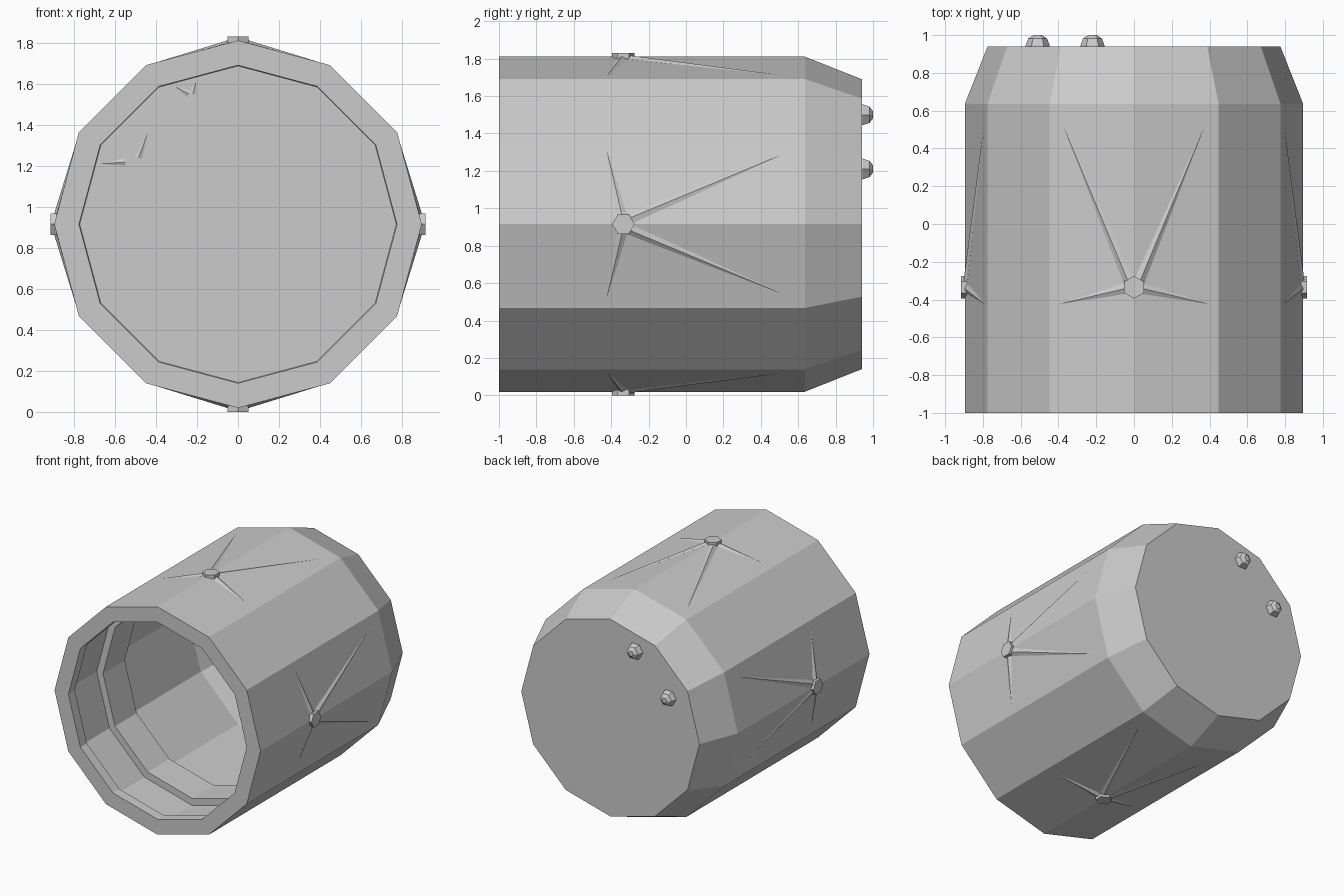
import bpy, bmesh, math
from mathutils import Vector, Matrix

if "Cube" in bpy.data.objects:
    bpy.data.objects.remove(bpy.data.objects["Cube"])

CZ = 0.915  # height of the barrel axis


def finish(bm, name):
    bmesh.ops.recalc_face_normals(bm, faces=bm.faces)
    me = bpy.data.meshes.new(name)
    bm.to_mesh(me)
    bm.free()
    ob = bpy.data.objects.new(name, me)
    bpy.context.collection.objects.link(ob)
    return ob


def lathe(name, profile, sides, start=0.0, centre=(0, 0, CZ)):
    """Spin (radius, y) points around the y axis and cap both ends."""
    bm = bmesh.new()
    rings = []
    for r, y in profile:
        rings.append([bm.verts.new((r * math.sin(start + 2 * math.pi * i / sides), y,
                                    r * math.cos(start + 2 * math.pi * i / sides)))
                      for i in range(sides)])
    for a, b in zip(rings, rings[1:]):
        for i in range(sides):
            j = (i + 1) % sides
            bm.faces.new((a[i], a[j], b[j], b[i]))
    bm.faces.new(rings[0])
    bm.faces.new(rings[-1])
    ob = finish(bm, name)
    ob.location = centre
    return ob


def spike(bm, a, b, n, width, height):
    """Thin diamond-section sliver tapering from a to the tip b."""
    a, b, n = Vector(a), Vector(b), Vector(n).normalized()
    side = (b - a).cross(n).normalized() * width
    up = n * height
    base = [bm.verts.new(a + o) for o in (side, up, -side, -up)]
    tip = bm.verts.new(b)
    bm.faces.new(base)
    for i in range(4):
        bm.faces.new((base[i], base[(i + 1) % 4], tip))


# Hollow twelve-sided barrel: inner floor, stepped rings, rim, outer wall, back
lathe("barrel_shell", [
    (0.772, 0.925), (0.884, 0.63), (0.884, -0.30), (0.775, -0.30),
    (0.775, -0.57), (0.83, -0.57), (0.83, -0.92), (0.775, -0.92),
    (0.775, -1.0), (0.896, -1.0), (0.896, 0.635), (0.775, 0.94)], 12)

# Four hexagonal bolts with creases fanning over the neighbouring facets
for k, label in enumerate(("top", "right", "bottom", "left")):
    turn = Matrix.Translation((0, 0, CZ)) @ Matrix.Rotation(k * math.pi / 2, 4, 'Y')
    bm = bmesh.new()
    bmesh.ops.create_cone(bm, cap_ends=True, segments=6, radius1=0.06, radius2=0.06,
                          depth=0.03,
                          matrix=Matrix.Translation((0, -0.335, 0.90)))
    # keep two corners pointing along the barrel
    far = max(abs(v.co.y + 0.335) for v in bm.verts)
    if far < 0.058:
        bmesh.ops.rotate(bm, verts=bm.verts, cent=(0, -0.335, 0.9),
                         matrix=Matrix.Rotation(math.pi / 6, 3, 'Z'))
    bmesh.ops.transform(bm, matrix=turn, verts=bm.verts)
    finish(bm, label + "_bolt")

    bm = bmesh.new()
    for s in (-1, 1):
        n = (s * math.sin(math.pi / 12), 0, math.cos(math.pi / 12))
        for x, y in ((0.40, 0.58), (0.42, -0.43)):
            spike(bm, (s * 0.015, -0.335, 0.893), (s * x, y, 0.895 - 0.268 * x), n, 0.03, 0.014)
    bmesh.ops.transform(bm, matrix=turn, verts=bm.verts)
    finish(bm, label + "_bolt_creases")

# Two faceted rivets on the back plate
for i, (x, z) in enumerate(((-0.51, 1.21), (-0.22, 1.50))):
    lathe("back_rivet_%d" % (i + 1),
          [(0.062, 0.93), (0.064, 0.945), (0.05, 0.982), (0.022, 1.0)],
          6, math.pi / 6, (x, 0, z))

# Small slivers on the inner floor behind the rivets
bm = bmesh.new()
for a, b in (((-0.55, 1.218), (-0.67, 1.21)), ((-0.485, 1.24), (-0.44, 1.36)),
             ((-0.24, 1.55), (-0.305, 1.585)), ((-0.22, 1.55), (-0.205, 1.61))):
    spike(bm, (a[0], 0.925, a[1]), (b[0], 0.925, b[1]), (0, 1, 0), 0.018, 0.008)
finish(bm, "floor_slivers")
